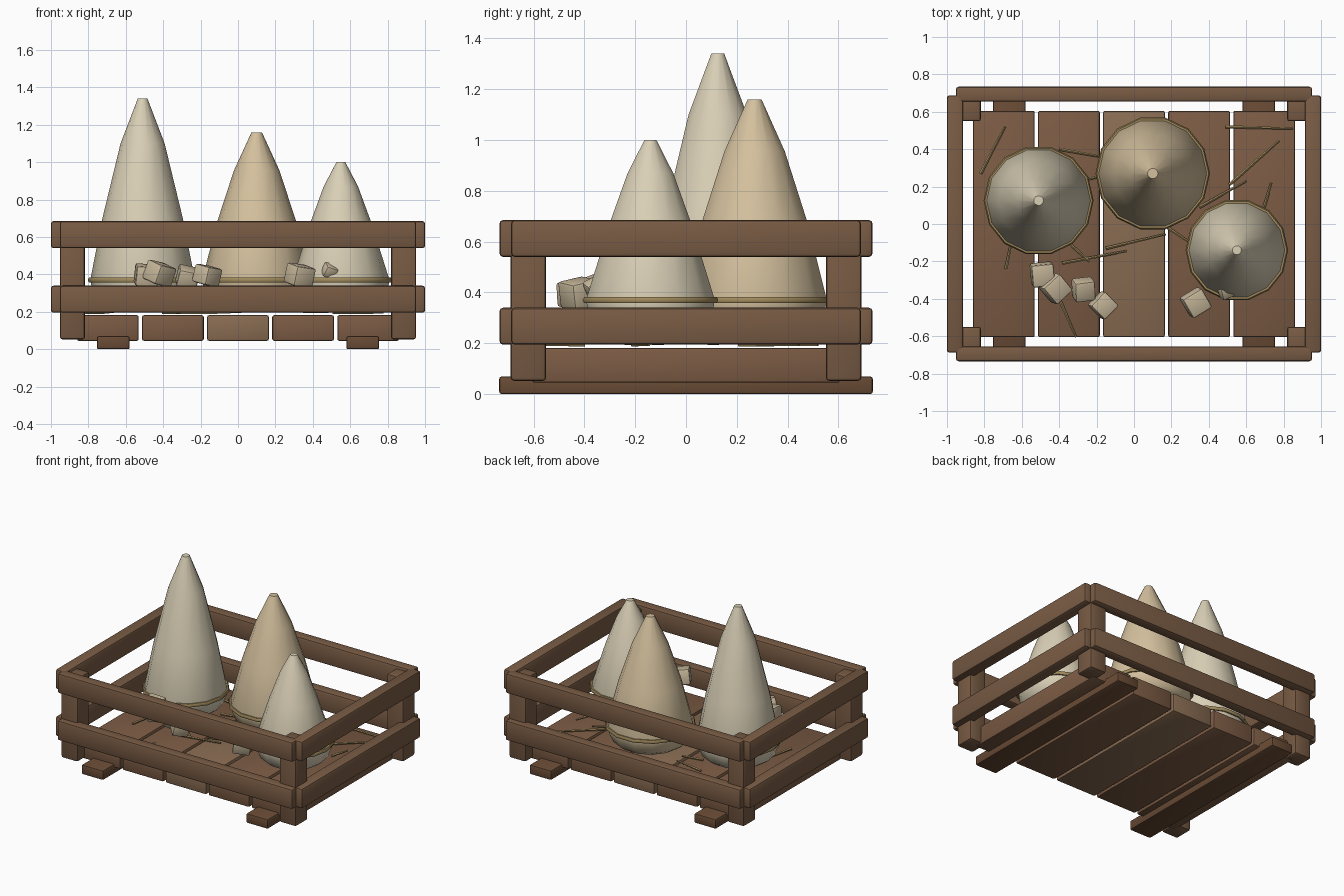
import bpy, bmesh, math
from mathutils import Vector

if "Cube" in bpy.data.objects:
    bpy.data.objects.remove(bpy.data.objects["Cube"])


def material(name, rgb):
    m = bpy.data.materials.new(name)
    m.diffuse_color = (*rgb, 1)
    m.use_nodes = True
    m.node_tree.nodes["Principled BSDF"].inputs["Base Color"].default_value = m.diffuse_color
    return m


WOOD = material("wood", (0.19, 0.105, 0.058))
PLANK_A = material("plank_mid", (0.20, 0.105, 0.058))
PLANK_B = material("plank_light", (0.25, 0.15, 0.085))
DARK = material("runner_wood", (0.14, 0.07, 0.035))
CREAM = material("cream", (0.70, 0.63, 0.47))
TAN = material("tan", (0.66, 0.53, 0.34))
CHUNK = material("chunk", (0.60, 0.50, 0.34))
STRAW = material("straw", (0.36, 0.26, 0.11))


def add(name, bm, mat, smooth=None):
    bmesh.ops.recalc_face_normals(bm, faces=bm.faces)
    me = bpy.data.meshes.new(name)
    bm.to_mesh(me)
    bm.free()
    ob = bpy.data.objects.new(name, me)
    bpy.context.collection.objects.link(ob)
    me.materials.append(mat)
    if smooth:
        bpy.ops.object.select_all(action='DESELECT')
        ob.select_set(True)
        bpy.context.view_layer.objects.active = ob
        bpy.ops.object.shade_smooth_by_angle(angle=math.radians(smooth))
    return ob


def box(name, lo, hi, mat, bevel=0.014, rot=(0, 0, 0)):
    lo, hi = Vector(lo), Vector(hi)
    bm = bmesh.new()
    bmesh.ops.create_cube(bm, size=1)
    bmesh.ops.scale(bm, vec=hi - lo, verts=bm.verts)
    bmesh.ops.bevel(bm, geom=bm.edges[:], offset=bevel, segments=2,
                    profile=0.5, affect='EDGES')
    ob = add(name, bm, mat, 35)
    ob.location = (lo + hi) / 2
    ob.rotation_euler = rot
    return ob


# Floor planks and the two runners beneath them
for i in range(5):
    x = (i - 2) * 0.348
    box(f"floor_plank_{i + 1}", (x - 0.165, -0.605, 0.045), (x + 0.165, 0.605, 0.182),
        PLANK_B if i in (2,) else PLANK_A, 0.01)
for s, side in ((-1, "left"), (1, "right")):
    x = s * 0.667
    box(f"{side}_runner", (x - 0.088, -0.735, 0), (x + 0.088, 0.735, 0.07), DARK, 0.01)

# Corner posts
for sx, side in ((-1, "left"), (1, "right")):
    for sy, end in ((-1, "front"), (1, "back")):
        x, y = sx * 0.885, sy * 0.62
        box(f"{end}_{side}_post", (x - 0.067, y - 0.07, 0.052), (x + 0.067, y + 0.07, 0.665), WOOD)

# Lower and upper rails on all four sides
for level, z in (("lower", 0.195), ("upper", 0.54)):
    for s, end, side in ((-1, "front", "left"), (1, "back", "right")):
        y, x = s * 0.694, s * 0.957
        box(f"{end}_{level}_rail", (-0.952, y - 0.04, z), (0.952, y + 0.04, z + 0.145), WOOD)
        box(f"{side}_{level}_rail", (x - 0.043, -0.688, z), (x + 0.043, 0.688, z + 0.145), WOOD)


def lathe(name, loc, profile, mat, sides=14):
    bm = bmesh.new()
    rings = [[bm.verts.new((r * math.cos(a), r * math.sin(a), z))
              for a in (math.tau * k / sides for k in range(sides))] for r, z in profile]
    for a, b in zip(rings, rings[1:]):
        for k in range(sides):
            n = (k + 1) % sides
            bm.faces.new((a[k], a[n], b[n], b[k]))
    bm.faces.new(rings[0])
    bm.faces.new(rings[-1])
    ob = add(name, bm, mat, 40)
    ob.location = loc
    return ob


def band(name, loc, radius, mat):
    bpy.ops.mesh.primitive_torus_add(location=loc, major_radius=radius, minor_radius=0.014,
                                     major_segments=14, minor_segments=6)
    ob = bpy.context.object
    ob.name = name
    ob.data.materials.append(mat)
    bpy.ops.object.shade_smooth_by_angle(angle=math.radians(60))


# Three cones with rounded bases, each with a thin band
cones = (
    ("tall", -0.51, 0.125, CREAM, 0.28, [(0.215, 0.70), (0.118, 1.10), (0.026, 1.34)]),
    ("middle", 0.10, 0.27, TAN, 0.292, [(0.212, 0.68), (0.122, 0.955), (0.028, 1.16)]),
    ("short", 0.55, -0.14, CREAM, 0.26, [(0.162, 0.68), (0.092, 0.87), (0.024, 1.0)]),
)
for label, x, y, mat, r, upper in cones:
    base = [(0.74 * r, 0.24), (0.88 * r, 0.27), (0.97 * r, 0.33), (r, 0.37)]
    lathe(f"{label}_cone", (x, y, 0), base + upper, mat)
    band(f"{label}_cone_band", (x, y, 0.37), r, STRAW)

# Loose chunks near the front: x, y, z, size, turn, tilt
chunks = ((-0.49, -0.27, 0.395, 0.12, 0.1, 0.15), (-0.42, -0.345, 0.405, 0.12, 0.75, 0.3),
          (-0.27, -0.35, 0.385, 0.11, 0.12, 0.35), (-0.165, -0.435, 0.395, 0.11, 0.8, 0.2),
          (0.33, -0.42, 0.395, 0.12, 0.55, 0.2), (0.49, -0.36, 0.42, 0.07, 0.4, 0.5))
for i, (x, y, z, s, turn, tilt) in enumerate(chunks):
    h = Vector((s, s, s * 0.9)) / 2
    c = Vector((x, y, z))
    box(f"loose_chunk_{i + 1}", c - h, c + h, CHUNK, 0.012, (tilt, tilt * 0.6, turn))

# Straw stalks scattered on the floor: x1, y1, x2, y2
stalks = ((-.82, .27, -.69, .52), (-.685, -.24, -.65, -.07), (-.4, .4, -.18, .36),
          (-.385, -.21, -.04, -.145), (-.15, -.13, .17, -.055), (.49, .52, .85, .51),
          (.51, .21, .775, .445), (.35, .09, .6, .23), (.695, .09, .735, .22),
          (-.4, -.4, -.31, -.605), (-.36, -.09, -.24, -.2), (.18, -.02, .3, -.1),
          (-.3, .23, -.15, .26))
for i, (x1, y1, x2, y2) in enumerate(stalks):
    d = Vector((x2 - x1, y2 - y1, 0))
    bm = bmesh.new()
    bmesh.ops.create_cone(bm, cap_ends=True, segments=5, radius1=0.009, radius2=0.006,
                          depth=d.length)
    ob = add(f"straw_stalk_{i + 1}", bm, STRAW, 40)
    ob.location = ((x1 + x2) / 2, (y1 + y2) / 2, 0.195 + 0.006 * (i % 3))
    ob.rotation_euler = d.to_track_quat('Z', 'Y').to_euler()
